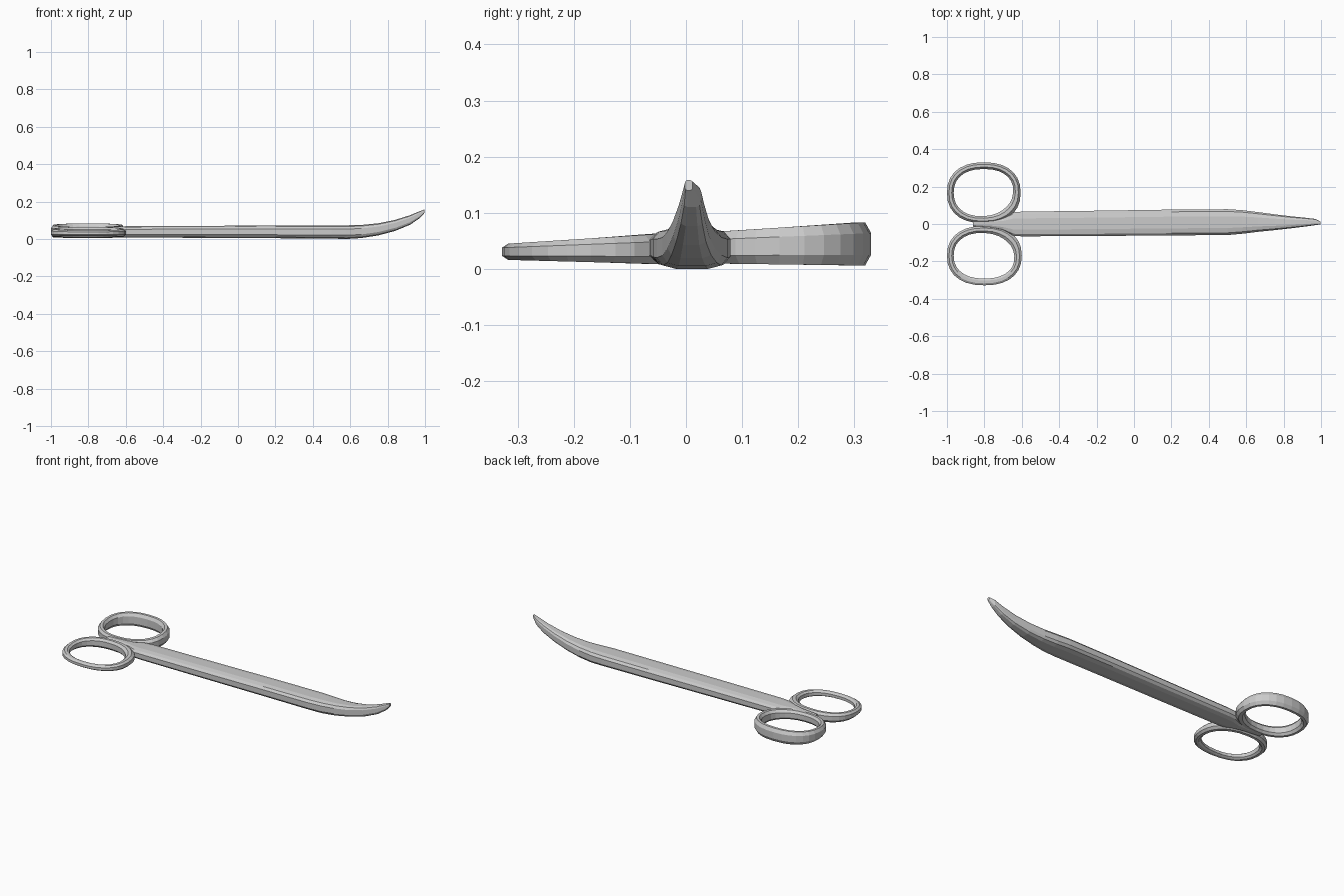
import bpy, bmesh
from math import cos, sin, pi

if "Cube" in bpy.data.objects:
    bpy.data.objects.remove(bpy.data.objects["Cube"])


def spow(v, p):
    return (abs(v) ** p) * (1 if v >= 0 else -1)


def loft(name, sections, closed):
    """Skin a list of equal-length point loops into one flat-shaded object."""
    bm = bmesh.new()
    loops = [[bm.verts.new(p) for p in s] for s in sections]
    n, m = len(loops), len(loops[0])
    for i in range(n if closed else n - 1):
        a, b = loops[i], loops[(i + 1) % n]
        for j in range(m):
            k = (j + 1) % m
            bm.faces.new((a[j], a[k], b[k], b[j]))
    if not closed:
        bm.faces.new(loops[0])
        bm.faces.new(loops[-1])
    bmesh.ops.recalc_face_normals(bm, faces=bm.faces)
    me = bpy.data.meshes.new(name)
    bm.to_mesh(me)
    bm.free()
    ob = bpy.data.objects.new(name, me)
    bpy.context.collection.objects.link(ob)
    return ob


def body_section(x, y0, y1, z0, z1, sides=12):
    """Rounded-box section between two edges and two heights."""
    cy, cz, hy, hz = (y0 + y1) / 2, (z0 + z1) / 2, (y1 - y0) / 2, (z1 - z0) / 2
    pts = []
    for j in range(sides):
        a = 2 * pi * (j + 0.5) / sides
        pts.append((x, cy + hy * spow(cos(a), 0.6) / cos(pi / sides) ** 0.6,
                    cz + hz * spow(sin(a), 0.6) / sin(pi / 2 - pi / sides) ** 0.6))
    return pts


# Shank and upturned blade: x, y min, y max, z min, z max
shank = [
    (-0.86, -0.014, 0.022, 0.016, 0.060),
    (-0.76, -0.022, 0.026, 0.012, 0.064),
    (-0.70, -0.036, 0.036, 0.010, 0.066),
    (-0.65, -0.062, 0.062, 0.010, 0.068),
    (-0.60, -0.066, 0.066, 0.010, 0.070),
    (-0.20, -0.064, 0.071, 0.008, 0.072),
    (0.20, -0.061, 0.077, 0.006, 0.074),
    (0.50, -0.059, 0.079, 0.004, 0.075),
    (0.58, -0.052, 0.074, 0.002, 0.075),
    (0.66, -0.042, 0.064, 0.007, 0.077),
    (0.75, -0.033, 0.052, 0.021, 0.086),
    (0.84, -0.023, 0.041, 0.045, 0.104),
    (0.92, -0.013, 0.033, 0.078, 0.129),
    (0.97, -0.006, 0.027, 0.112, 0.150),
    (0.998, -0.002, 0.012, 0.142, 0.160),
]
loft("shank_and_blade", [body_section(*s) for s in shank], False)


def finger_ring(name, cx, cy, rx, ry, side, z_in, z_out, segs=28):
    """Oval band whose heights change from the inner to the outer side."""
    prof = [(0.0, -0.55), (0.3, -1), (0.7, -1), (1, -0.5),
            (1, 0.5), (0.7, 1), (0.3, 1), (0.0, 0.55)]
    sections = []
    for i in range(segs):
        a = 2 * pi * i / segs
        ux, uy = spow(cos(a), 0.87), spow(sin(a), 0.87)
        t = (side * uy + 1) / 2
        lo = z_in[0] + (z_out[0] - z_in[0]) * t
        hi = z_in[1] + (z_out[1] - z_in[1]) * t
        # band is a little thicker where it meets the shank
        w = 0.036 + 0.012 * max(0, cos(a + side * 0.7)) ** 4
        sections.append([(cx + ux * (rx - w * (1 - r)), cy + uy * (ry - w * (1 - r)),
                          (lo + hi) / 2 + h * (hi - lo) / 2) for r, h in prof])
    return loft(name, sections, True)


# Finger rings: tall band on +y, thin tapering band on -y
finger_ring("tall_finger_ring", -0.803, 0.167, 0.197, 0.163, 1,
            (0.012, 0.066), (0.008, 0.085))
finger_ring("thin_finger_ring", -0.800, -0.169, 0.200, 0.159, -1,
            (0.010, 0.066), (0.018, 0.047))

# Rest the lowest point on the ground
low = min(v.co.z for o in bpy.data.objects for v in o.data.vertices)
for o in bpy.data.objects:
    for v in o.data.vertices:
        v.co.z -= low
